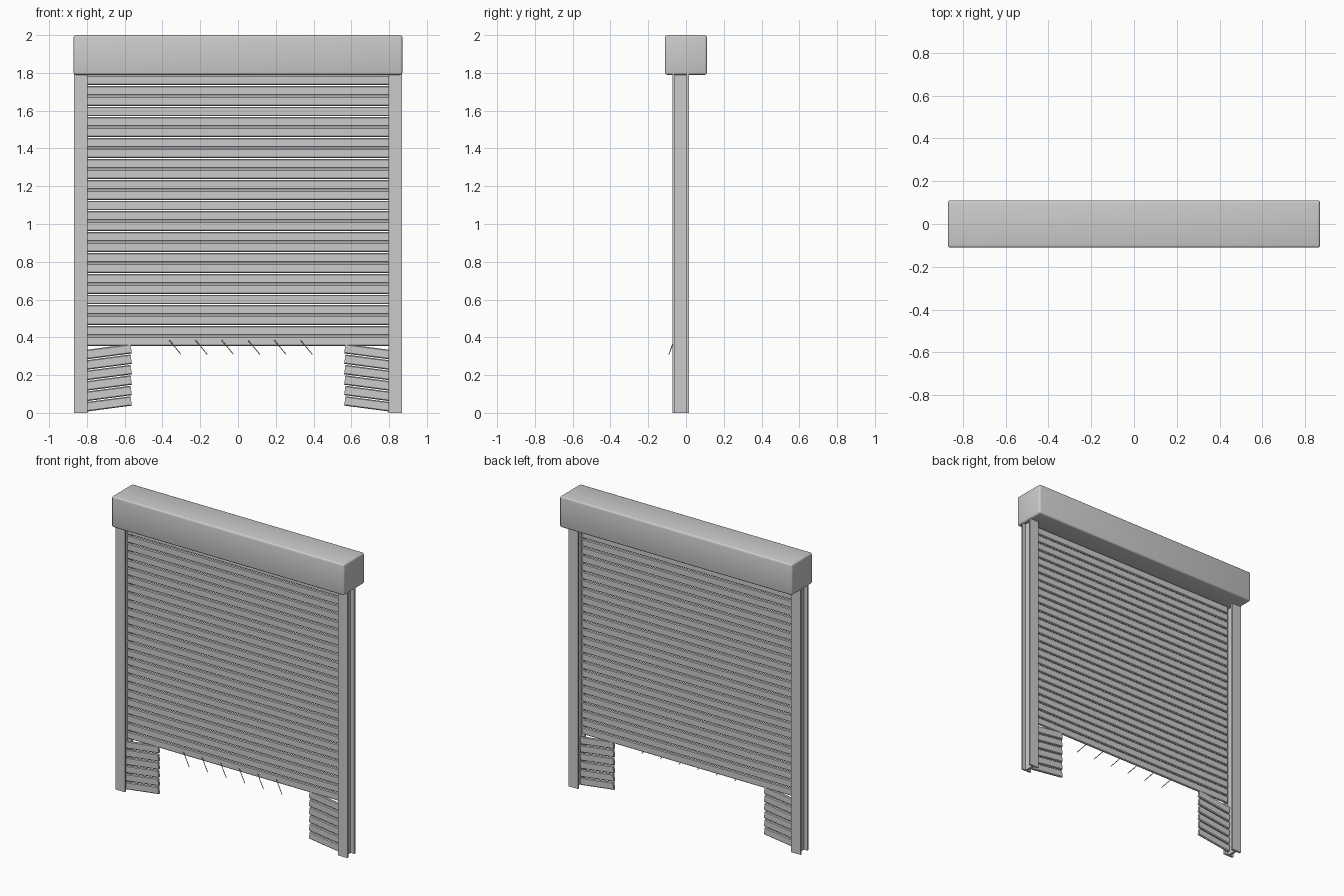
import bpy, bmesh, math
from mathutils import Vector, Matrix

old = bpy.data.objects.get("Cube")
if old:
    bpy.data.objects.remove(old, do_unlink=True)

GREY = (0.6, 0.6, 0.6, 1.0)
grey = bpy.data.materials.new("shutter grey")
grey.use_nodes = True
grey.diffuse_color = GREY
grey.node_tree.nodes["Principled BSDF"].inputs["Base Color"].default_value = GREY


def finish(bm, name, smooth=False):
    bmesh.ops.recalc_face_normals(bm, faces=bm.faces)
    mesh = bpy.data.meshes.new(name)
    bm.to_mesh(mesh)
    bm.free()
    mesh.materials.append(grey)
    obj = bpy.data.objects.new(name, mesh)
    bpy.context.scene.collection.objects.link(obj)
    if smooth:
        bpy.ops.object.select_all(action='DESELECT')
        obj.select_set(True)
        bpy.context.view_layer.objects.active = obj
        bpy.ops.object.shade_smooth_by_angle()
    return obj


def extrude(bm, outline, step, matrix=Matrix()):
    """Extrude a closed outline of 3D points along a vector."""
    base = bm.faces.new([bm.verts.new(matrix @ Vector(p)) for p in outline])
    new = bmesh.ops.extrude_face_region(bm, geom=[base], use_keep_orig=True)["geom"]
    verts = [g for g in new if isinstance(g, bmesh.types.BMVert)]
    bmesh.ops.translate(bm, verts=verts, vec=matrix.to_3x3() @ Vector(step))


SLAT_Y, PITCH, HEIGHT, THICK = -0.038, 0.0553, 0.050, 0.016


def slat(bm, length, matrix):
    """Slat with chamfered long edges, starting at the matrix origin."""
    t, c = THICK / 2, 0.005
    outline = [(0, -t, c), (0, -t, HEIGHT - c), (0, -t + c, HEIGHT),
               (0, t - c, HEIGHT), (0, t, HEIGHT - c), (0, t, c),
               (0, t - c, 0), (0, -t + c, 0)]
    extrude(bm, outline, (length, 0, 0), matrix)


# Roller housing
bm = bmesh.new()
bmesh.ops.create_cube(bm, size=1, matrix=Matrix.Translation((0, 0, 1.895))
                      @ Matrix.Diagonal((1.74, 0.222, 0.21, 1)))
bmesh.ops.bevel(bm, geom=bm.edges[:], offset=0.012, segments=3, profile=0.5,
                affect='EDGES')
finish(bm, "roller_housing", True)

# Main curtain of horizontal slats
bm = bmesh.new()
for i in range(26):
    slat(bm, 1.594, Matrix.Translation((-0.797, SLAT_Y, 0.354 + i * PITCH)))
finish(bm, "curtain_slats")

for side, label in ((1, "left"), (-1, "right")):
    # Guide rail with an H section
    bm = bmesh.new()
    half = [(0.798, -0.071), (0.868, -0.071), (0.868, -0.06), (0.842, -0.06),
            (0.842, 0.003), (0.868, 0.003), (0.868, 0.015), (0.798, 0.015),
            (0.798, 0.003), (0.826, 0.003), (0.826, -0.06), (0.798, -0.06)]
    extrude(bm, [(side * x, y, 0) for x, y in half], (0, 0, 1.80))
    finish(bm, label + "_guide_rail")

    # Short sagging slats beside the opening
    bm = bmesh.new()
    for i in range(6):
        place = (Matrix.Translation((side * 0.81, SLAT_Y, 0.006 + i * PITCH))
                 @ Matrix.Rotation(side * math.radians(-7.5), 4, 'Y').inverted())
        slat(bm, side * -0.25, place)
    finish(bm, label + "_short_slats")

# Thin slanted pins along the bottom edge
bm = bmesh.new()
for i in range(6):
    x = -0.333 + i * 0.139
    top, end = Vector((x - 0.031, -0.063, 0.385)), Vector((x + 0.031, -0.09, 0.31))
    axis = end - top
    place = (Matrix.Translation((top + end) / 2)
             @ axis.to_track_quat('Z', 'Y').to_matrix().to_4x4())
    bmesh.ops.create_cone(bm, cap_ends=True, segments=8, radius1=0.0025,
                          radius2=0.0025, depth=axis.length, matrix=place)
finish(bm, "bottom_pins")
